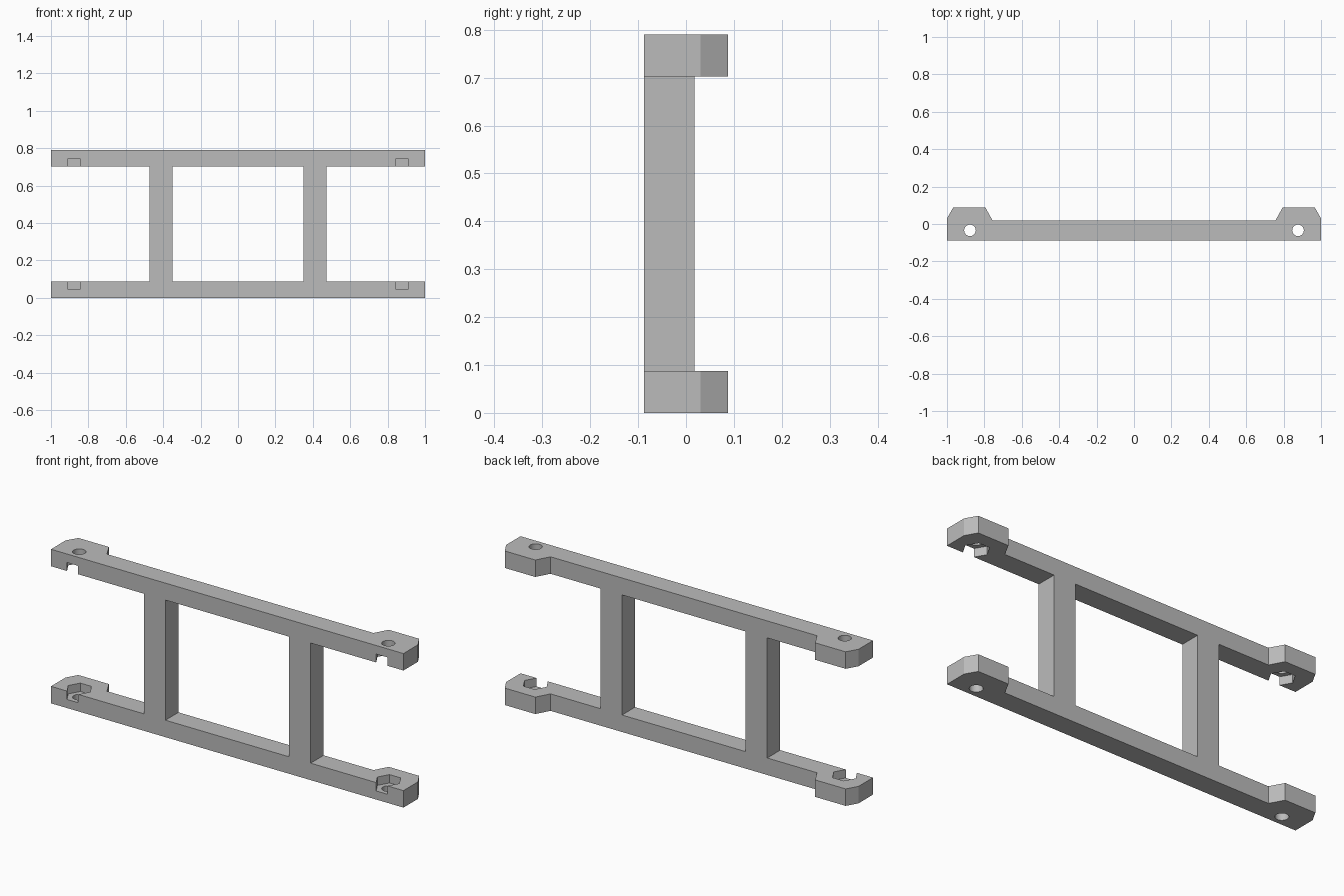
import bpy, bmesh, math
from mathutils import Matrix, Vector

cube = bpy.data.objects.get("Cube")
if cube:
    bpy.data.objects.remove(cube, do_unlink=True)

HEIGHT, RAIL = 0.79, 0.087          # overall height, rail thickness
FRONT, BACK, PAD = -0.0875, 0.018, 0.0875
HOLE_X, HOLE_Y = 0.877, -0.034
POST_X, POST_W = 0.412, 0.123
MID = HEIGHT / 2

grey = bpy.data.materials.new("light grey")
grey.use_nodes = True
grey.diffuse_color = (0.5, 0.5, 0.5, 1)
grey.node_tree.nodes["Principled BSDF"].inputs["Base Color"].default_value = grey.diffuse_color


def make_object(name, bm):
    bmesh.ops.recalc_face_normals(bm, faces=bm.faces)
    mesh = bpy.data.meshes.new(name)
    bm.to_mesh(mesh)
    bm.free()
    mesh.materials.append(grey)
    obj = bpy.data.objects.new(name, mesh)
    bpy.context.collection.objects.link(obj)
    return obj


def prism(bm, outline, z0, z1):
    face = bm.faces.new([bm.verts.new((x, y, z0)) for x, y in outline])
    top = bmesh.ops.extrude_face_region(bm, geom=[face])["geom"]
    verts = [v for v in top if isinstance(v, bmesh.types.BMVert)]
    bmesh.ops.translate(bm, verts=verts, vec=(0, 0, z1 - z0))


def circle(cx, cy, radius, sides):
    return [(cx + radius * math.cos(math.tau * i / sides),
             cy + radius * math.sin(math.tau * i / sides)) for i in range(sides)]


def apply_boolean(target, tool, operation):
    mod = target.modifiers.new(operation, 'BOOLEAN')
    mod.operation, mod.object, mod.solver = operation, tool, 'EXACT'
    bpy.context.view_layer.objects.active = target
    bpy.ops.object.modifier_apply(modifier=mod.name)
    bpy.data.objects.remove(tool, do_unlink=True)


# Lower rail with a chamfered pad behind each end
half = [(1, FRONT), (1, 0.03), (0.967, PAD), (0.794, PAD), (0.756, BACK)]
bm = bmesh.new()
prism(bm, half + [(-x, y) for x, y in reversed(half)], -MID, RAIL - MID)
frame = make_object("ladder_frame", bm)
frame.location.z = MID
bpy.context.view_layer.update()

# Bolt holes, then hexagonal nut pockets that break through the front face
for name, radius, sides, z0 in (("bolt_holes", 0.031, 32, -0.1),
                                ("nut_pockets", 0.0625, 6, 0.044)):
    bm = bmesh.new()
    for side in (-1, 1):
        prism(bm, circle(side * HOLE_X, HOLE_Y, radius, sides), z0, RAIL + 0.05)
    apply_boolean(frame, make_object(name, bm), 'DIFFERENCE')

# Upper rail mirrors the lower one
bpy.context.view_layer.objects.active = frame
mirror = frame.modifiers.new("upper_rail", 'MIRROR')
mirror.use_axis = (False, False, True)
bpy.ops.object.modifier_apply(modifier=mirror.name)

# Two uprights joined to both rails
bm = bmesh.new()
for side in (-1, 1):
    size = Matrix.Diagonal((POST_W, BACK - FRONT, HEIGHT - RAIL, 1))
    spot = Vector((side * POST_X, (FRONT + BACK) / 2, MID))
    bmesh.ops.create_cube(bm, size=1, matrix=Matrix.Translation(spot) @ size)
apply_boolean(frame, make_object("uprights", bm), 'UNION')

# Smooth hole walls, sharp edges everywhere else
bpy.ops.object.select_all(action='DESELECT')
frame.select_set(True)
bpy.context.view_layer.objects.active = frame
bpy.ops.object.shade_smooth_by_angle(angle=math.radians(25))
